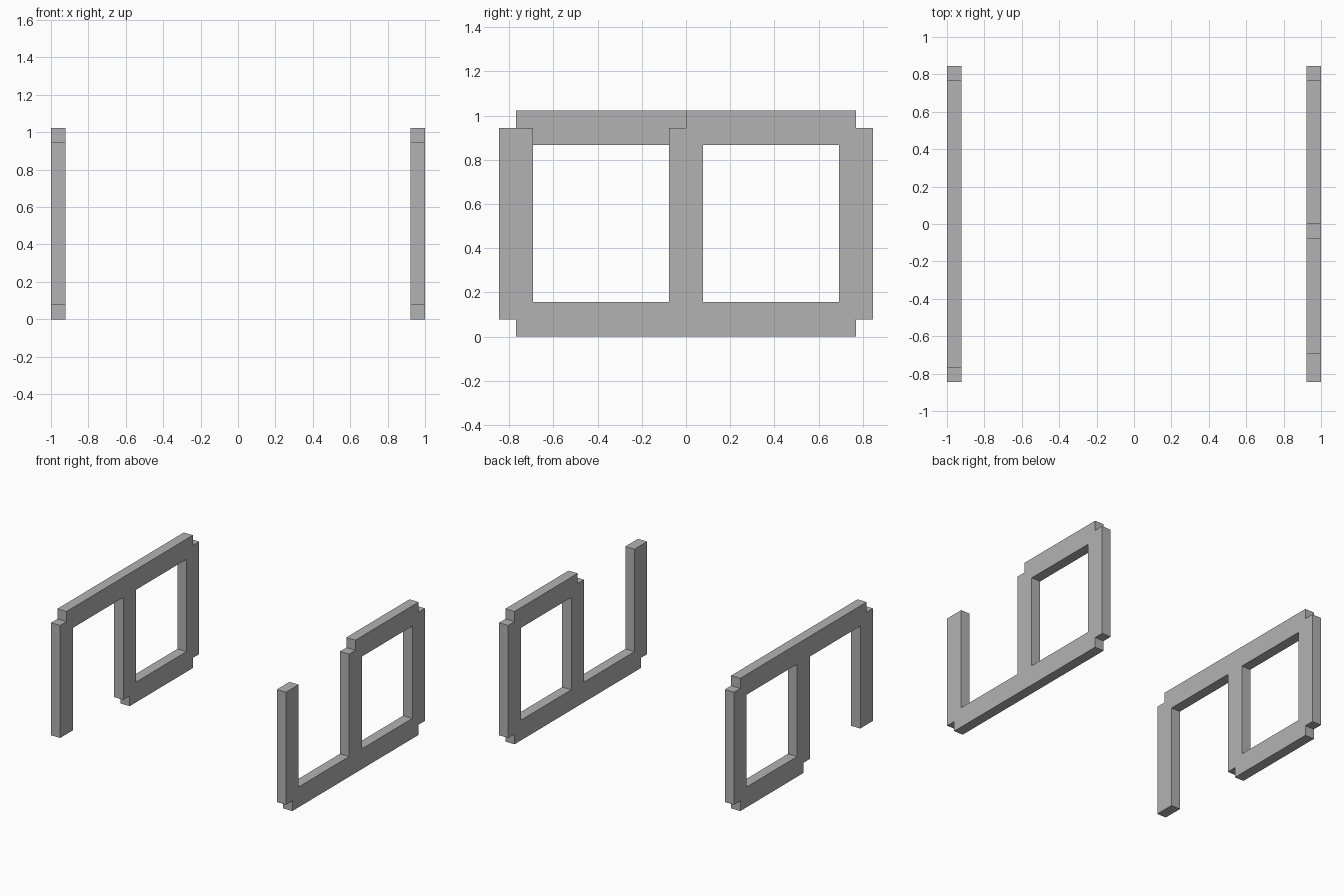
import bpy, bmesh

if "Cube" in bpy.data.objects:
    bpy.data.objects.remove(bpy.data.objects["Cube"])

grey = bpy.data.materials.new("grey")
grey.diffuse_color = (0.448, 0.448, 0.448, 1)
grey.use_nodes = True
grey.node_tree.nodes["Principled BSDF"].inputs["Base Color"].default_value = grey.diffuse_color

H = 1.022               # overall height
T = 0.078               # plate thickness, also the corner notch size
OUT, BAR, INN = 0.845, 0.768, 0.691
MID = 0.077             # half width of the middle post

# Bars of one frame as (y0, y1, z0, z1): one full rail, one half rail, three posts
BARS = [
    (-BAR, BAR, H - 2 * T, H),
    (0, BAR, 0, 2 * T),
    (-OUT, -INN, T, H - T),
    (-MID, MID, T, H - T),
    (INN, OUT, T, H - T),
]


def frame(name, x0, flip):
    """Fill the cells covered by the bars, then thicken them into one solid."""
    bars = [(a, b, H - d, H - c) if flip else (a, b, c, d) for a, b, c, d in BARS]
    ys = sorted({round(v, 4) for b in bars for v in b[:2]})
    zs = sorted({round(v, 4) for b in bars for v in b[2:]})
    bm = bmesh.new()
    for y0, y1 in zip(ys, ys[1:]):
        for z0, z1 in zip(zs, zs[1:]):
            cy, cz = (y0 + y1) / 2, (z0 + z1) / 2
            if any(a < cy < b and c < cz < d for a, b, c, d in bars):
                bm.faces.new([bm.verts.new((x0, y, z)) for y, z in
                              ((y0, z0), (y1, z0), (y1, z1), (y0, z1))])
    bmesh.ops.remove_doubles(bm, verts=bm.verts[:], dist=1e-4)
    ext = bmesh.ops.extrude_face_region(bm, geom=bm.faces[:], use_keep_orig=True)
    moved = [g for g in ext["geom"] if isinstance(g, bmesh.types.BMVert)]
    bmesh.ops.translate(bm, verts=moved, vec=(T, 0, 0))
    bmesh.ops.recalc_face_normals(bm, faces=bm.faces[:])
    mesh = bpy.data.meshes.new(name)
    bm.to_mesh(mesh)
    bm.free()
    mesh.materials.append(grey)
    bpy.context.collection.objects.link(bpy.data.objects.new(name, mesh))


# Left frame is open at the bottom front, right frame at the top front
frame("left_frame", -1.0, False)
frame("right_frame", 1.0 - T, True)
